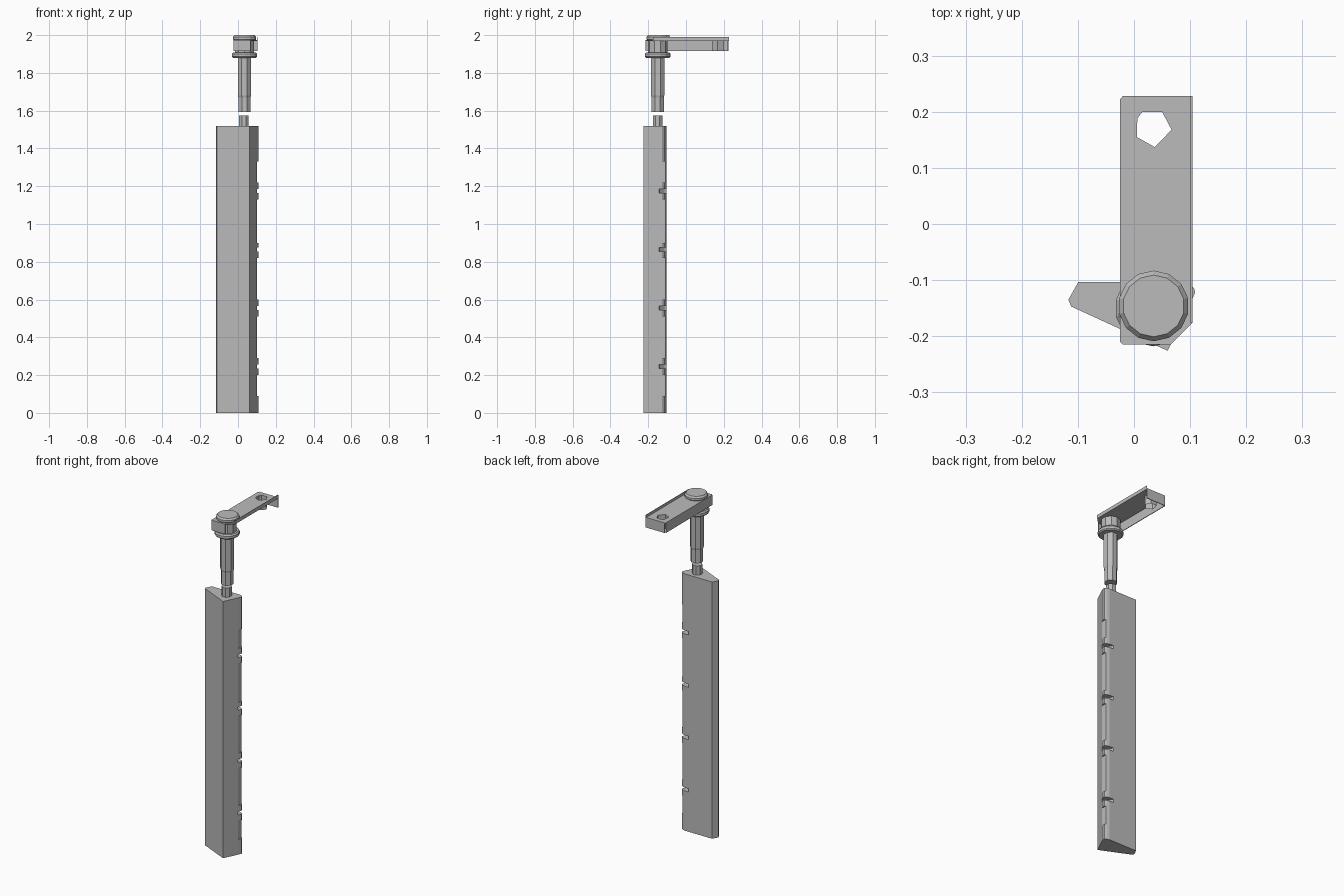
import bpy, bmesh, math

cube = bpy.data.objects.get("Cube")
if cube:
    bpy.data.objects.remove(cube)

grey = bpy.data.materials.new("plain_grey")
grey.use_nodes = True
colour = (0.5, 0.5, 0.5, 1)
grey.diffuse_color = colour
grey.node_tree.nodes["Principled BSDF"].inputs["Base Color"].default_value = colour


def finish(name, bm):
    bmesh.ops.recalc_face_normals(bm, faces=bm.faces)
    mesh = bpy.data.meshes.new(name)
    bm.to_mesh(mesh)
    bm.free()
    mesh.materials.append(grey)
    obj = bpy.data.objects.new(name, mesh)
    bpy.context.collection.objects.link(obj)
    return obj


def loft(name, rings, capped=True):
    """Join matching outlines given as (points, height)."""
    bm = bmesh.new()
    loops = [[bm.verts.new((x, y, z)) for x, y in pts] for pts, z in rings]
    n = len(loops[0])
    for low, high in zip(loops, loops[1:]):
        for i in range(n):
            j = (i + 1) % n
            bm.faces.new((low[i], low[j], high[j], high[i]))
    if capped:
        bm.faces.new(loops[0][::-1])
        bm.faces.new(loops[-1])
    return finish(name, bm)


def prism(name, pts, z0, z1, capped=True):
    return loft(name, [(pts, z0), (pts, z1)], capped)


def rect(x0, x1, y0, y1):
    return [(x0, y0), (x1, y0), (x1, y1), (x0, y1)]


def circle(r, sides, cx=0.034, cy=-0.15):
    steps = [2 * math.pi * (i + 0.5) / sides for i in range(sides)]
    return [(cx + r * math.cos(a), cy + r * math.sin(a)) for a in steps]


def cut(target, cutter):
    cutter.hide_render = True
    cutter.hide_set(True)
    cutter.display_type = 'WIRE'
    mod = target.modifiers.new("cut", 'BOOLEAN')
    mod.operation = 'DIFFERENCE'
    mod.solver = 'EXACT'
    mod.object = cutter


# Long wedge-shaped body
body = prism("body", [(-0.117, -0.135), (-0.112, -0.147), (0.06, -0.226),
                      (0.1, -0.143), (0.109, -0.122), (0.107, -0.114),
                      (0.097, -0.108), (0.08, -0.103), (-0.099, -0.103)], 0, 1.52)

# Recesses along the narrow edge, separated by slotted teeth
for low, high in [(0.09, 0.2), (0.29, 0.51), (0.6, 0.82), (0.9, 1.13), (1.22, 1.33)]:
    cut(body, prism("edge_recess_cutter", rect(0.1, 0.13, -0.16, -0.08), low, high))
slot = [(0.13, -0.145), (0.13, -0.09), (0.05, -0.09), (0.06, -0.115), (0.085, -0.14)]
for i in range(4):
    z = 0.245 + 0.31 * i
    cut(body, prism("slot_cutter", slot, z - 0.01, z + 0.01))

# Pin and shaft
prism("lower_pin", circle(0.028, 8, 0.031), 1.51, 1.575)
loft("shaft", [(circle(r, 8), z) for r, z in
               [(0.035, 1.592), (0.035, 1.67), (0.038, 1.68), (0.038, 1.885)]])
loft("collar", [(circle(r, 14), z) for r, z in
                [(0.062, 1.88), (0.068, 1.886), (0.068, 1.9), (0.062, 1.908)]])
prism("hub", circle(0.052, 10), 1.905, 1.975)
loft("cap", [(circle(r, 14, 0.035, -0.146), z) for r, z in
             [(0.058, 1.972), (0.063, 1.978), (0.063, 1.99), (0.055, 2.0)]])

# Pressed arm: plate, folded walls and a raised lip
plate = prism("arm_plate", [(-0.025, -0.21), (-0.02, -0.215), (0.065, -0.215),
                            (0.104, -0.176), (0.104, 0.228), (-0.02, 0.228),
                            (-0.025, 0.222)], 1.969, 1.975)
hole = [(0.005, 0.155), (0.037, 0.137), (0.067, 0.168), (0.05, 0.2),
        (0.015, 0.2), (0.006, 0.188)]
cut(plate, prism("hole_cutter", hole, 1.9, 2.0))
prism("hole_sleeve", hole, 1.915, 1.973, False)
prism("arm_side_wall", rect(-0.025, -0.021, -0.21, 0.223), 1.915, 1.973)
prism("arm_end_wall", rect(-0.02, 0.104, 0.224, 0.228), 1.915, 1.973)
prism("arm_front_wall", rect(-0.02, 0.065, -0.215, -0.211), 1.915, 1.973)
prism("arm_lip", rect(0.101, 0.104, -0.176, 0.228), 1.97, 1.99)
